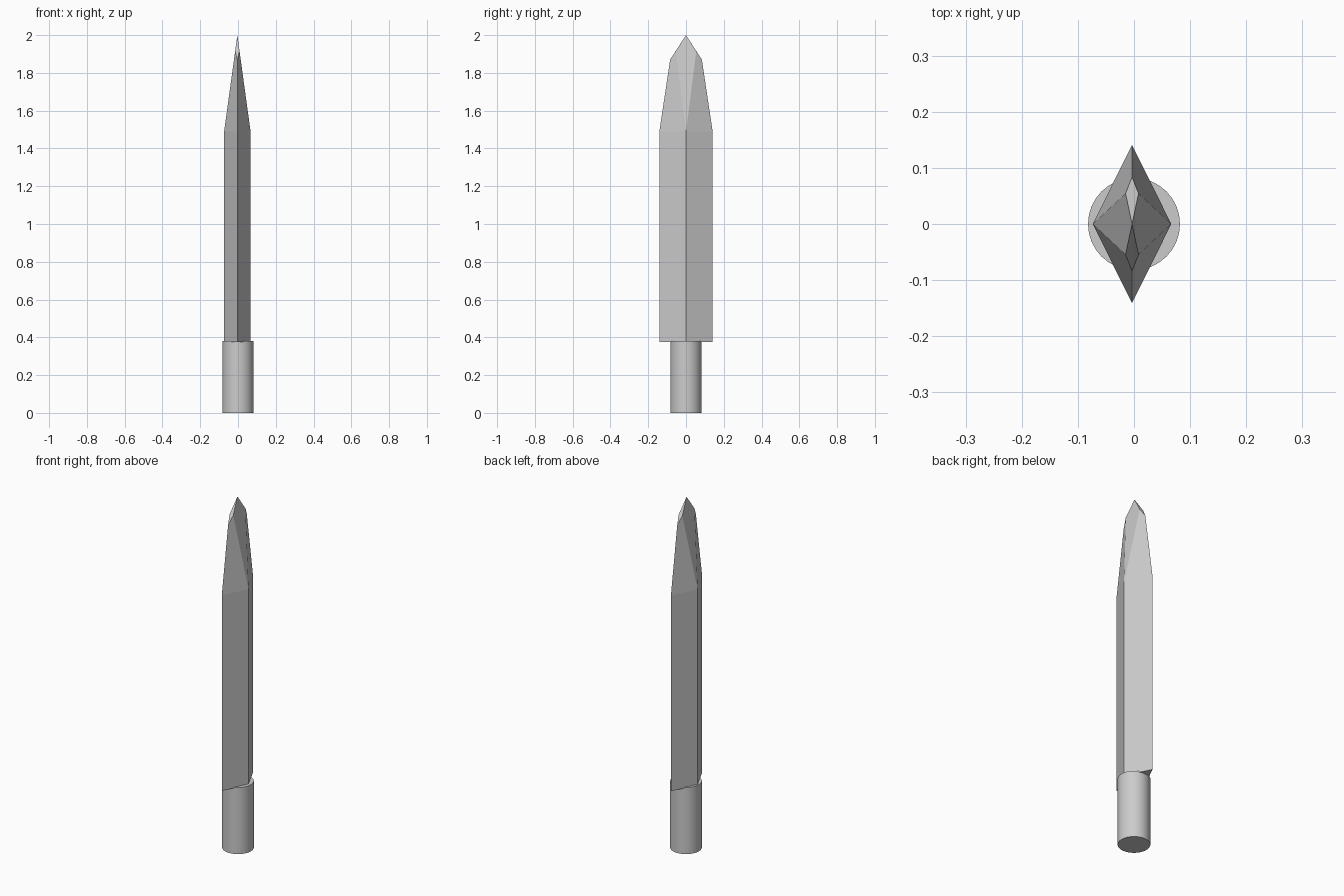
import bpy, math

if "Cube" in bpy.data.objects:
    bpy.data.objects.remove(bpy.data.objects["Cube"])

BLADE_X = -0.0035           # blade sits slightly off the handle axis
Z0, Z1, Z2, TIP = 0.375, 1.49, 1.87, 2.0
HX, HY, SY = 0.07, 0.141, 0.084   # half thickness, half width, width at shoulder

# Handle: plain round grip
bpy.ops.mesh.primitive_cylinder_add(vertices=32, radius=0.082, depth=0.38,
                                    location=(0, 0, 0.19))
handle = bpy.context.object
handle.name = "handle"
bpy.ops.object.shade_smooth_by_angle(angle=math.radians(30))

# Blade: one quarter of a diamond section with faceted tip, mirrored twice
facet_y, facet_z = 0.0545, 1.9155
facet_x = HX * (TIP - facet_z) / (TIP - Z1)
verts = [
    (0, 0, Z0), (HX, 0, Z0), (0, HY, Z0),      # base
    (HX, 0, Z1), (0, HY, Z1),                  # end of straight part
    (0, SY, Z2), (facet_x, facet_y, facet_z),  # shoulder and facet corner
    (0, 0, TIP),                               # point
]
faces = [
    (0, 2, 1),       # underside
    (1, 2, 4, 3),    # flat side
    (3, 4, 5, 6),    # tapered side
    (3, 6, 7),       # flat facet to the point
    (5, 7, 6),       # edge facet to the point
]
mesh = bpy.data.meshes.new("blade")
mesh.from_pydata(verts, [], faces)
blade = bpy.data.objects.new("blade", mesh)
blade.location.x = BLADE_X
bpy.context.collection.objects.link(blade)
mirror = blade.modifiers.new("mirror", 'MIRROR')
mirror.use_axis = (True, True, False)
mirror.merge_threshold = 0.0005
